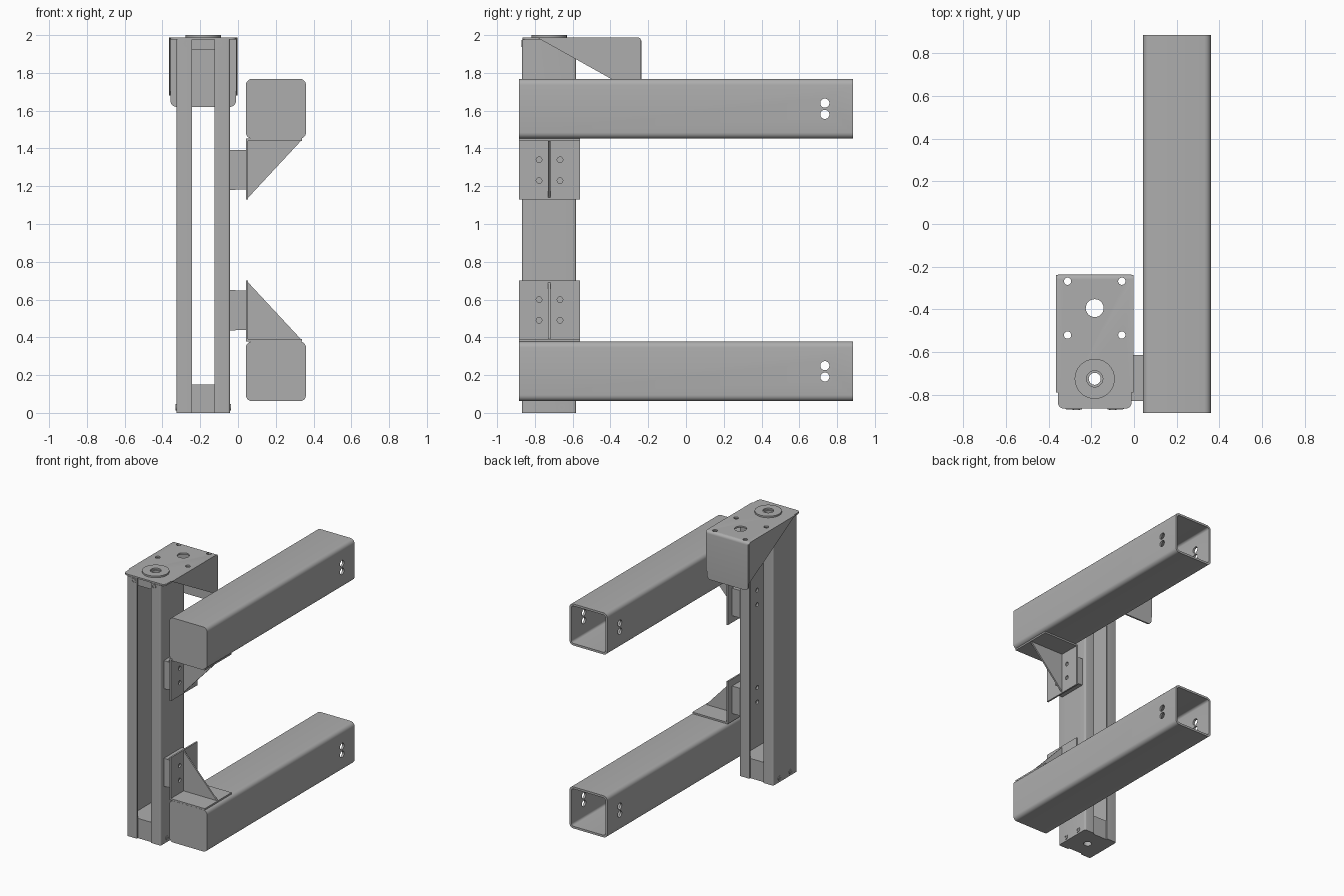
import bpy
import bmesh
from math import radians
from mathutils import Vector, Matrix

if "Cube" in bpy.data.objects:
    bpy.data.objects.remove(bpy.data.objects["Cube"])

steel = bpy.data.materials.new("plain_grey_steel")
steel.use_nodes = True
GREY = (0.42, 0.42, 0.42, 1)
steel.diffuse_color = GREY
steel.node_tree.nodes["Principled BSDF"].inputs["Base Color"].default_value = GREY

AXES = {"x": Vector((1, 0, 0)), "y": Vector((0, 1, 0)), "z": Vector((0, 0, 1))}
MID_Z = 0.915      # height about which beams and brackets mirror
COL_X, COL_Y = -0.184, -0.725


def finish(name, bm):
    bmesh.ops.recalc_face_normals(bm, faces=bm.faces[:])
    mesh = bpy.data.meshes.new(name)
    bm.to_mesh(mesh)
    bm.free()
    mesh.materials.append(steel)
    ob = bpy.data.objects.new(name, mesh)
    bpy.context.collection.objects.link(ob)
    return ob


def activate(ob):
    bpy.ops.object.select_all(action="DESELECT")
    ob.select_set(True)
    bpy.context.view_layer.objects.active = ob


def prism(name, axis, points, start, end, rounds=()):
    """Extrude a 2D outline along an axis, then round chosen edges."""
    def place(p, d):
        a, b = p
        return {"x": (d, a, b), "y": (a, d, b), "z": (a, b, d)}[axis]
    bm = bmesh.new()
    face = bm.faces.new([bm.verts.new(place(p, start)) for p in points])
    new = bmesh.ops.extrude_face_region(bm, geom=[face])["geom"]
    bmesh.ops.translate(bm, vec=AXES[axis] * (end - start),
                        verts=[v for v in new if isinstance(v, bmesh.types.BMVert)])
    for direction, radius, chosen in rounds:
        edges = []
        for e in bm.edges:
            a, b = e.verts[0].co, e.verts[1].co
            if abs((b - a).normalized().dot(AXES[direction])) > 0.99 and chosen((a + b) / 2):
                edges.append(e)
        bmesh.ops.bevel(bm, geom=edges, offset=radius, segments=5,
                        profile=0.5, affect="EDGES")
    return finish(name, bm)


def box(name, x, y, z, rounds=()):
    outline = [(x[0], z[0]), (x[1], z[0]), (x[1], z[1]), (x[0], z[1])]
    return prism(name, "y", outline, y[0], y[1], rounds)


def rods(name, axis, radius, length, centres):
    """Round bars along one axis, one at each centre."""
    turn = Vector((0, 0, 1)).rotation_difference(AXES[axis]).to_matrix().to_4x4()
    bm = bmesh.new()
    for c in centres:
        bmesh.ops.create_cone(bm, cap_ends=True, segments=32, radius1=radius,
                              radius2=radius, depth=length,
                              matrix=Matrix.Translation(c) @ turn)
    return finish(name, bm)


def cut(ob, cutter):
    cutter.hide_render = True
    mod = ob.modifiers.new("cut", "BOOLEAN")
    mod.operation, mod.solver, mod.object = "DIFFERENCE", "EXACT", cutter
    activate(ob)
    bpy.ops.object.modifier_apply(modifier=mod.name)
    bpy.data.objects.remove(cutter)


def always(p):
    return True


# Column: two channels with their open sides facing each other
web_holes = [(y, z) for y in (-0.778, -0.667) for z in (0.49, 0.6, 1.23, 1.34)]
end_screws_y = (-0.79, -0.658)
end_screws_x = (-0.27, -0.1)
for side, label in ((-1, "right"), (1, "left")):
    web, lip = COL_X + side * 0.142, COL_X + side * 0.059
    inner = COL_X + side * 0.13
    rail = box(label + "_column_channel", sorted((web, lip)), (-0.868, -0.582), (0, 1.976),
               [("z", 0.012, lambda p: abs(p.x - web) < 0.001)])
    cut(rail, box("cutter", sorted((inner, COL_X)), (-0.856, -0.594), (-0.1, 2.1)))
    if side > 0:
        cut(rail, rods("cutter", "x", 0.015, 0.1, [(web, y, z) for y, z in web_holes]))

# End blocks with a centre bore
for name, z in (("column_bottom_block", (0, 0.15)), ("column_top_block", (1.92, 1.976))):
    block = box(name, (COL_X - 0.13, COL_X + 0.13), (-0.856, -0.594), z)
    cut(block, rods("cutter", "z", 0.028, 0.5, [(COL_X, COL_Y, z[0])]))


def screw_set(name, axis, centres):
    heads = rods(name, axis, 0.018, 0.008, centres)
    cut(heads, rods("cutter", axis, 0.009, 0.03, centres))


for side, label in ((-1, "right"), (1, "left")):
    screw_set(label + "_bottom_screws", "x",
              [(COL_X + side * 0.142, y, 0.03) for y in end_screws_y])
screw_set("front_top_screws", "y", [(x, -0.868, 1.955) for x in end_screws_x])
screw_set("back_top_screws", "y", [(x, -0.582, 1.955) for x in end_screws_x])

# Bent cap plate with its back flange
cap = prism("cap_plate", "x",
            [(-0.865, 1.976), (-0.865, 1.988), (-0.236, 1.988),
             (-0.236, 1.62), (-0.248, 1.62), (-0.248, 1.976)], -0.357, -0.011,
            [("x", 0.022, lambda p: p.y > -0.24 and p.z > 1.98),
             ("z", 0.03, lambda p: p.y < -0.86),
             ("y", 0.03, lambda p: p.z < 1.63)])
cut(cap, rods("cutter", "z", 0.017, 0.1,
              [(x, y, 1.98) for x in (-0.311, -0.057) for y in (-0.268, -0.52)]))
cut(cap, rods("cutter", "z", 0.042, 0.1, [(COL_X, -0.394, 1.98)]))
cut(cap, rods("cutter", "z", 0.028, 0.1, [(COL_X, COL_Y, 1.98)]))

# Triangular cap cheeks
for label, x in (("right", -0.366), ("left", -0.011)):
    prism(label + "_cap_cheek", "x",
          [(-0.79, 1.988), (-0.238, 1.988), (-0.238, 1.68)], x, x + 0.009,
          [("x", 0.018, lambda p: p.y > -0.24 and p.z > 1.98)])

# Bearing washer on the cap
washer = rods("cap_washer", "z", 0.094, 0.012, [(COL_X, COL_Y, 1.994)])
cut(washer, rods("cutter", "z", 0.038, 0.1, [(COL_X, COL_Y, 1.994)]))

# Upper and lower beams with their brackets
for flip, label in ((1, "upper"), (-1, "lower")):
    def at(z):
        return MID_Z + flip * z

    def span(a, b):
        return sorted((at(a), at(b)))

    # Square tube closed at the front and open at the back
    beam = box(label + "_beam", (0.042, 0.36), (-0.885, 0.885), span(0.537, 0.853),
               [("y", 0.032, always)])
    cut(beam, box("cutter", (0.058, 0.344), (-0.872, 1), span(0.553, 0.837),
                  [("y", 0.018, always)]))
    cut(beam, rods("cutter", "x", 0.024, 1, [(0.2, 0.735, at(z)) for z in (0.665, 0.725)]))

    # Angle bracket: drilled upright, seat plate and gusset
    upright = box(label + "_bracket_upright", (0.042, 0.054), (-0.884, -0.562),
                  span(0.215, 0.527))
    cut(upright, rods("cutter", "x", 0.015, 0.1,
                      [(0.048, y, at(z)) for y in (-0.778, -0.667) for z in (0.315, 0.425)]))
    box(label + "_bracket_seat", (0.042, 0.34), (-0.884, -0.562), span(0.525, 0.537))
    prism(label + "_bracket_gusset", "y",
          [(0.045, at(0.527)), (0.335, at(0.527)), (0.045, at(0.215))], -0.73, -0.718)

    # Spacer between column and bracket
    box(label + "_spacer_pad", (-0.042, -0.012), (-0.83, -0.612), span(0.265, 0.478))
    box(label + "_spacer_block", (-0.012, 0.042), (-0.828, -0.614), span(0.267, 0.476))

# Smooth bends and bores, keep folds sharp
for ob in [o for o in bpy.context.scene.objects if o.type == "MESH"
           and steel.name in o.data.materials]:
    activate(ob)
    bpy.ops.object.shade_smooth_by_angle(angle=radians(30))
